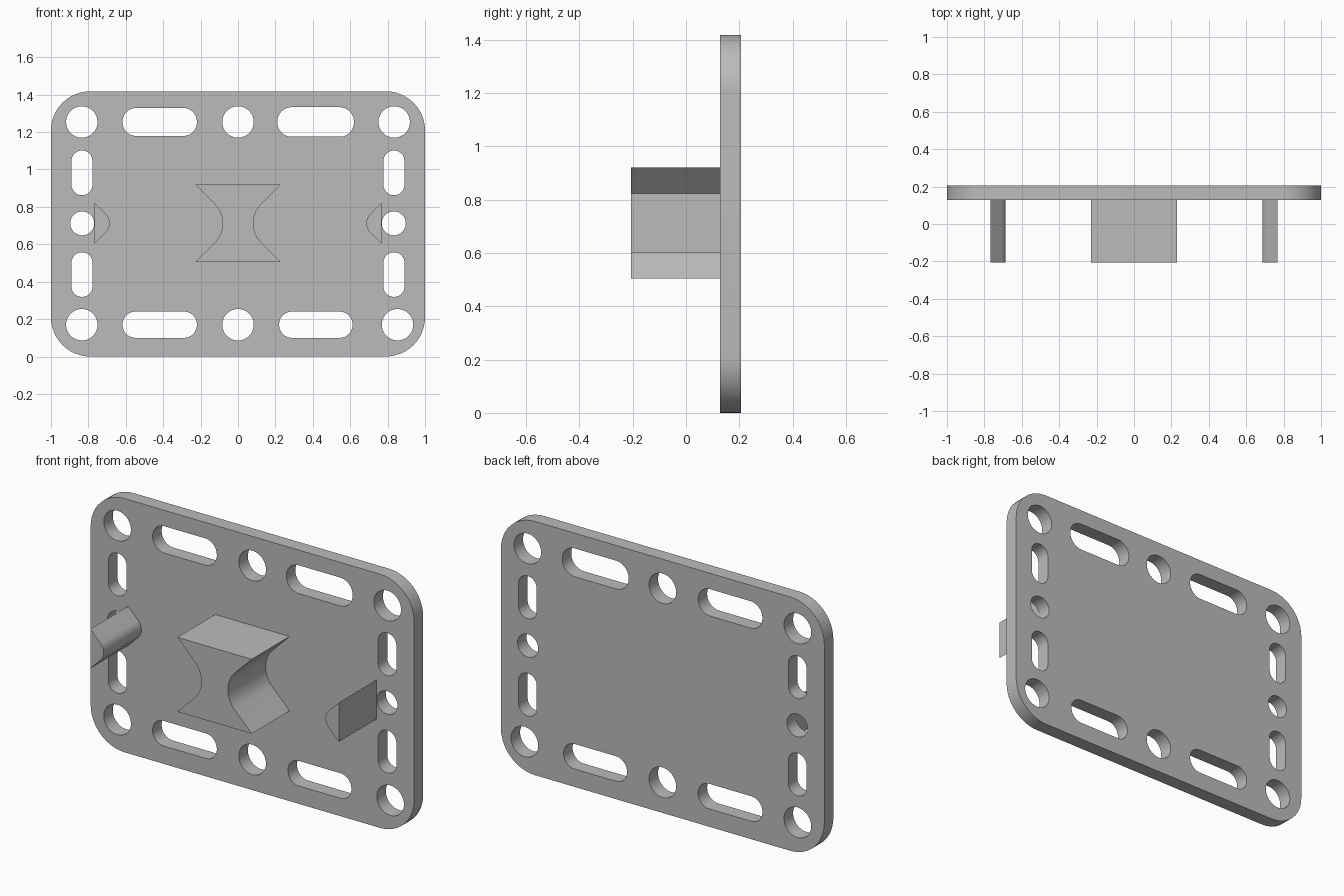
import bpy
from math import cos, sin, pi, radians, sqrt

cube = bpy.data.objects.get("Cube")
if cube:
    bpy.data.objects.remove(cube, do_unlink=True)

grey = bpy.data.materials.new("plain grey")
grey.use_nodes = True
colour = (0.5, 0.5, 0.5, 1)
grey.diffuse_color = colour
grey.node_tree.nodes["Principled BSDF"].inputs["Base Color"].default_value = colour


def rounded(cx, cz, w, h, r, steps=12):
    """Outline of a rounded rectangle; a circle when w = h = 2r."""
    pts = []
    for q, (sx, sz) in enumerate([(1, 1), (-1, 1), (-1, -1), (1, -1)]):
        for i in range(steps + 1):
            a = (q + i / steps) * pi / 2
            p = (cx + sx * (w / 2 - r) + r * cos(a), cz + sz * (h / 2 - r) + r * sin(a))
            if not pts or abs(p[0] - pts[-1][0]) + abs(p[1] - pts[-1][1]) > 1e-5:
                pts.append(p)
    if abs(pts[0][0] - pts[-1][0]) + abs(pts[0][1] - pts[-1][1]) < 1e-5:
        pts.pop()
    return pts


def nose(tip, base, cz, half, steps=16):
    """Rounded right-angled point from the upper to the lower corner."""
    side = 1 if tip > base else -1
    r = (half - abs(tip - base)) / (sqrt(2) - 1)
    arc = []
    for i in range(steps + 1):
        a = pi / 4 - i / steps * pi / 2
        arc.append((tip - side * r * (1 - cos(a)), cz + r * sin(a)))
    return [(base, cz + half)] + arc + [(base, cz - half)]


def extrude(name, outlines, y0, y1):
    """Fill the outlines (inner ones become holes) and extrude from y0 to y1."""
    curve = bpy.data.curves.new(name, "CURVE")
    curve.dimensions = "2D"
    curve.fill_mode = "BOTH"
    curve.extrude = (y1 - y0) / 2
    for pts in outlines:
        spline = curve.splines.new("POLY")
        spline.points.add(len(pts) - 1)
        for p, (x, z) in zip(spline.points, pts):
            p.co = (x, z, 0, 1)
        spline.use_cyclic_u = True
    ob = bpy.data.objects.new(name, curve)
    bpy.context.collection.objects.link(ob)
    ob.rotation_euler.x = pi / 2
    ob.location.y = (y0 + y1) / 2
    curve.materials.append(grey)
    bpy.ops.object.select_all(action="DESELECT")
    ob.select_set(True)
    bpy.context.view_layer.objects.active = ob
    bpy.ops.object.convert(target="MESH")
    ob = bpy.context.view_layer.objects.active
    # Weld caps to walls, then smooth the round walls only
    bpy.ops.object.mode_set(mode="EDIT")
    bpy.ops.mesh.select_all(action="SELECT")
    bpy.ops.mesh.remove_doubles(threshold=0.00005)
    bpy.ops.mesh.normals_make_consistent(inside=False)
    bpy.ops.object.mode_set(mode="OBJECT")
    bpy.ops.object.shade_smooth_by_angle(angle=radians(30))
    return ob


FRONT, FACE, BACK = -0.207, 0.127, 0.207
MID = 0.712

# Plate with round holes and slots
outlines = [rounded(0, 0.709, 2, 1.418, 0.21)]
for x, z in [(-0.835, 1.254), (0, 1.254), (0.835, 1.254),
             (-0.835, 0.17), (0, 0.17), (0.853, 0.17)]:
    outlines.append(rounded(x, z, 0.168, 0.168, 0.084))
for x0, x1, z, h in [(-0.617, -0.22, 1.254, 0.15), (0.21, 0.62, 1.254, 0.158),
                     (-0.617, -0.22, 0.17, 0.14), (0.22, 0.612, 0.17, 0.14)]:
    outlines.append(rounded((x0 + x1) / 2, z, x1 - x0, h, h / 2 - 0.002))
for side in (-1, 1):
    outlines.append(rounded(side * 0.833, MID, 0.128, 0.128, 0.064))
    for z in (0.982, 0.438):
        outlines.append(rounded(side * 0.834, z, 0.112, 0.238, 0.055))
extrude("plate", outlines, FACE, BACK)

# Central block with scooped sides
right = nose(0.082, 0.23, MID, 0.208)
left = [(-x, z) for x, z in reversed(right)]
extrude("centre_block", [right + left], FRONT, FACE + 0.002)

# Side pegs pointing towards the centre
peg = nose(-0.686, -0.768, MID, 0.11)
extrude("right_peg", [peg], FRONT, FACE + 0.002)
extrude("left_peg", [[(-x, z) for x, z in peg]], FRONT, FACE + 0.002)
